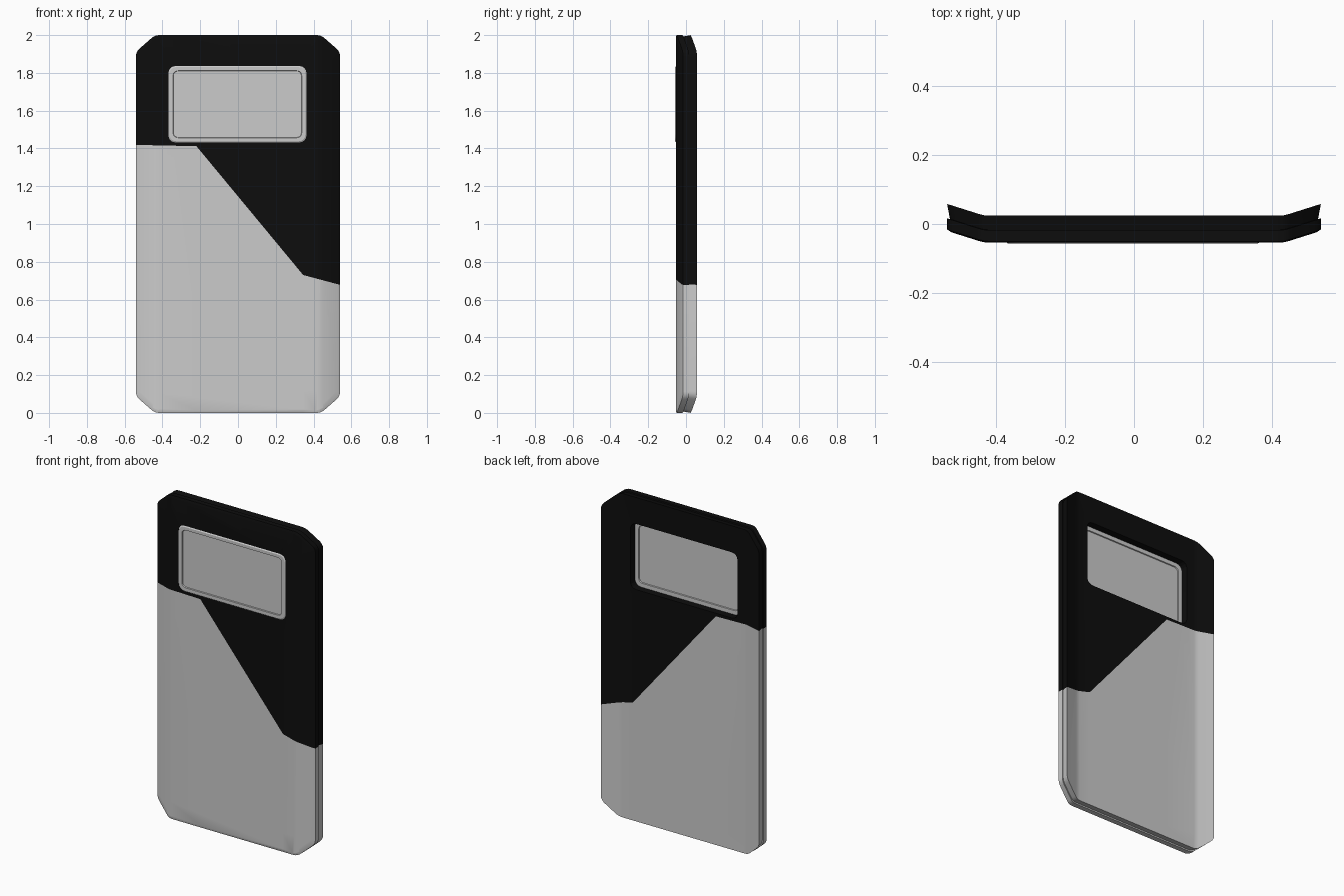
import bpy, bmesh
from mathutils import Vector

if "Cube" in bpy.data.objects:
    bpy.data.objects.remove(bpy.data.objects["Cube"])

SEAM = [(-0.6, 1.42), (-0.22, 1.412), (0.345, 0.73), (0.6, 0.662)]  # colour boundary (x, z)


def rounded(pts, r, n=4):
    """Round each corner of a closed x-z polygon."""
    pts = [Vector(p) for p in pts]
    out = []
    for i, p in enumerate(pts):
        a = p + (pts[i - 1] - p).normalized() * r
        b = p + (pts[(i + 1) % len(pts)] - p).normalized() * r
        for k in range(n + 1):
            t = k / n
            out.append(a * (1 - t) ** 2 + p * 2 * t * (1 - t) + b * t * t)
    return out


def rect(d):
    """Window outline, inset by d."""
    x, z = 0.366 - d, 0.203 - d
    c = [(-x, -z), (x, -z), (x, z), (-x, z)]
    return [p + Vector((-0.003, 1.634)) for p in rounded(c, 0.045 - d * 0.6)]


def octagon(d):
    """Shield outline with cut corners, inset by d."""
    x, z = 0.54 - d, 1 - d
    cx, cz = 0.1 - 0.58 * d, 0.088 - 0.58 * d
    c = [(-x + cx, -z), (x - cx, -z), (x, -z + cz), (x, z - cz),
         (x - cx, z), (-x + cx, z), (-x, z - cz), (-x, -z + cz)]
    return [p + Vector((0, 1)) for p in rounded(c, 0.025)]


def loft(name, outline, layers):
    """Closed solid from stacked outlines: layers are (y, inset)."""
    bm = bmesh.new()
    rings = [[bm.verts.new((p.x, y, p.y)) for p in outline(d)] for y, d in layers]
    for a, b in zip(rings, rings[1:]):
        for i in range(len(a)):
            j = (i + 1) % len(a)
            bm.faces.new((a[i], a[j], b[j], b[i]))
    bm.faces.new(rings[0])
    bm.faces.new(rings[-1])
    bmesh.ops.recalc_face_normals(bm, faces=bm.faces)
    return add(name, bm)


def add(name, bm):
    me = bpy.data.meshes.new(name)
    bm.to_mesh(me)
    ob = bpy.data.objects.new(name, me)
    bpy.context.collection.objects.link(ob)
    return ob


def smooth(ob):
    bpy.ops.object.select_all(action='DESELECT')
    ob.select_set(True)
    bpy.context.view_layer.objects.active = ob
    bpy.ops.object.shade_smooth_by_angle(angle=0.3)


def bisect(bm, faces, co, no):
    geom = set(faces)
    for f in faces:
        geom.update(f.edges)
        geom.update(f.verts)
    bmesh.ops.bisect_plane(bm, geom=list(geom), dist=1e-5, plane_co=co, plane_no=no)


def seam_z(x):
    for (x1, z1), (x2, z2) in zip(SEAM, SEAM[1:]):
        if x <= x2:
            return z1 + (z2 - z1) * (x - x1) / (x2 - x1)


# shield slab: front sheet, edge groove, back sheet; window hole cut through
slab = loft("slab", octagon, [(-0.054, 0.013), (-0.050, 0), (-0.018, 0),
                              (-0.017, 0.008), (0.024, 0)])
cutter = loft("window_cutter", rect, [(-0.2, 0), (0.2, 0)])
cutter.hide_render = True
mod = slab.modifiers.new("window", 'BOOLEAN')
mod.operation, mod.solver, mod.object = 'DIFFERENCE', 'EXACT', cutter
bm = bmesh.new()
bm.from_object(slab, bpy.context.evaluated_depsgraph_get())
bpy.data.objects.remove(slab)
bpy.data.objects.remove(cutter)
bmesh.ops.triangulate(bm, faces=bm.faces)

# fold lines and colour seam
FOLD = [(0.42, 0), (0.435, 0.0015), (0.45, 0.0055), (0.54, 0.034)]
for x in [s * f[0] for f in FOLD[:3] for s in (-1, 1)] + [SEAM[1][0], SEAM[2][0]]:
    bisect(bm, bm.faces[:], (x, 0, 0), (1, 0, 0))
for (x1, z1), (x2, z2) in zip(SEAM, SEAM[1:]):
    part = [f for f in bm.faces if x1 < f.calc_center_median().x < x2]
    bisect(bm, part, (x1, 0, z1), (z1 - z2, 0, x2 - x1))

# sweep the side wings backwards
for v in bm.verts:
    x = abs(v.co.x)
    for (x1, s1), (x2, s2) in zip(FOLD, FOLD[1:]):
        if x1 < x <= x2 + 1e-4:
            v.co.y += s1 + (s2 - s1) * (x - x1) / (x2 - x1)
            break

# separate into the dark upper and grey lower shells
black = bpy.data.materials.new("black")
black.diffuse_color = (0.004, 0.004, 0.004, 1)
black.use_nodes = True
black.node_tree.nodes["Principled BSDF"].inputs["Base Color"].default_value = black.diffuse_color
for name, upper in (("upper_shield", True), ("lower_shield", False)):
    half = bm.copy()
    drop = []
    for f in half.faces:
        c = f.calc_center_median()
        if (c.z > seam_z(c.x)) != upper:
            drop.append(f)
    bmesh.ops.delete(half, geom=drop, context='FACES')
    ob = add(name, half)
    if upper:
        ob.data.materials.append(black)
    smooth(ob)

# viewing window with raised rim
smooth(loft("window_pane", rect, [(-0.050, 0.027), (-0.057, 0.025), (-0.057, 0.006),
                                  (-0.053, 0), (-0.020, 0), (-0.020, 0.025),
                                  (-0.026, 0.027)]))
